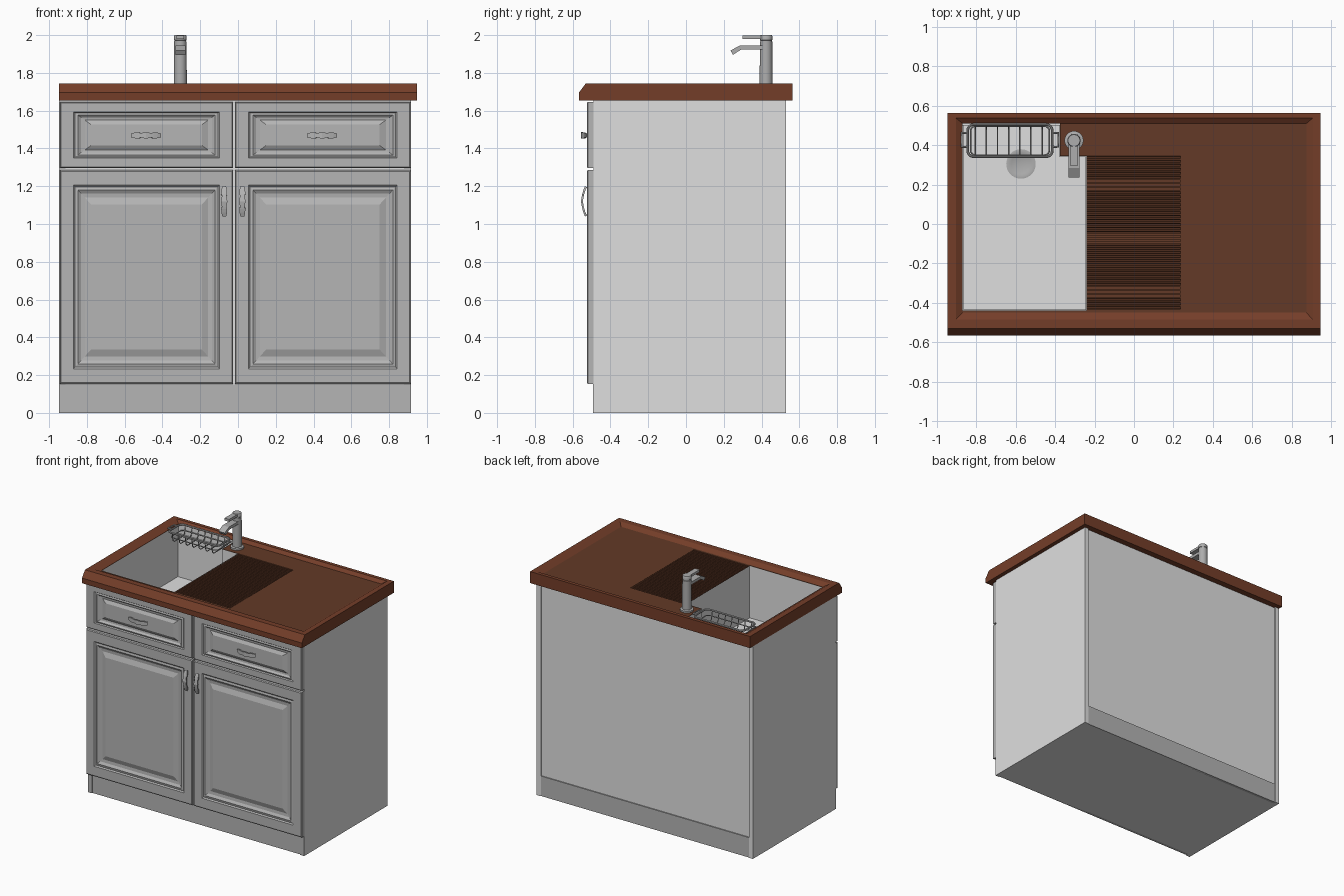
import bpy, bmesh, math
from mathutils import Vector

if "Cube" in bpy.data.objects:
    bpy.data.objects.remove(bpy.data.objects["Cube"])


def material(name, r, g, b):
    m = bpy.data.materials.new(name)
    m.diffuse_color = (r, g, b, 1)
    m.use_nodes = True
    m.node_tree.nodes["Principled BSDF"].inputs["Base Color"].default_value = m.diffuse_color
    return m


BODY = material("light_grey_body", 0.74, 0.74, 0.74)
FRONT = material("grey_front", 0.46, 0.46, 0.46)
METAL = material("grey_metal", 0.42, 0.42, 0.42)
EDGE = material("brown_edge", 0.175, 0.048, 0.022)
TOP = material("brown_top", 0.125, 0.042, 0.02)


def finish(name, bm, mat, recalc=True):
    if recalc:
        bmesh.ops.recalc_face_normals(bm, faces=bm.faces)
    me = bpy.data.meshes.new(name)
    bm.to_mesh(me)
    bm.free()
    me.materials.append(mat)
    ob = bpy.data.objects.new(name, me)
    bpy.context.collection.objects.link(ob)
    return ob


def smooth(ob, angle=40):
    bpy.ops.object.select_all(action='DESELECT')
    ob.select_set(True)
    bpy.context.view_layer.objects.active = ob
    bpy.ops.object.shade_smooth_by_angle(angle=math.radians(angle))


def box(name, x0, x1, y0, y1, z0, z1, mat):
    bm = bmesh.new()
    bmesh.ops.create_cube(bm, size=1)
    for v in bm.verts:
        v.co = (x0 + (v.co.x + .5) * (x1 - x0), y0 + (v.co.y + .5) * (y1 - y0),
                z0 + (v.co.z + .5) * (z1 - z0))
    return finish(name, bm, mat)


def loft(name, rings, mat, caps=True, closed=False):
    """Skin a list of rings that have equal point counts."""
    bm = bmesh.new()
    vs = [[bm.verts.new(p) for p in r] for r in rings]
    n = len(vs[0])
    pairs = list(zip(vs, vs[1:])) + ([(vs[-1], vs[0])] if closed else [])
    for a, b in pairs:
        for i in range(n):
            j = (i + 1) % n
            bm.faces.new((a[i], a[j], b[j], b[i]))
    if caps and not closed:
        bm.faces.new(vs[0])
        bm.faces.new(vs[-1])
    return finish(name, bm, mat)


def lathe(name, x, y, profile, mat, n=32):
    rings = [[(x + r * math.cos(2 * math.pi * i / n), y + r * math.sin(2 * math.pi * i / n), z)
              for i in range(n)] for r, z in profile]
    ob = loft(name, rings, mat)
    smooth(ob)
    return ob


def tube(name, pts, r, mat, cyclic=False):
    cu = bpy.data.curves.new(name, 'CURVE')
    cu.dimensions = '3D'
    cu.bevel_depth = r
    cu.bevel_resolution = 2
    cu.use_fill_caps = True
    sp = cu.splines.new('POLY')
    sp.points.add(len(pts) - 1)
    for p, co in zip(sp.points, pts):
        p.co = (*co, 1)
    sp.use_cyclic_u = cyclic
    ob = bpy.data.objects.new(name, cu)
    bpy.context.collection.objects.link(ob)
    cu.materials.append(mat)
    bpy.ops.object.select_all(action='DESELECT')
    ob.select_set(True)
    bpy.context.view_layer.objects.active = ob
    bpy.ops.object.convert(target='MESH')
    smooth(bpy.context.object)


# Carcass
X0, X1 = -0.947, 0.915
box("side_panel_left", X0, X0 + .035, -.49, .53, 0, 1.655, BODY)
box("side_panel_right", X1 - .035, X1, -.49, .53, 0, 1.655, BODY)
box("back_panel", X0 + .035, X1 - .035, .50, .518, .15, 1.655, BODY)
box("front_backing", X0 + .035, X1 - .035, -.489, -.475, .15, 1.655, BODY)
box("bottom_panel", X0 + .035, X1 - .035, -.48, .52, 0, .02, BODY)
box("plinth_front", X0 + .035, X1 - .035, -.486, -.465, 0, .155, FRONT)
box("plinth_back", X0 + .035, X1 - .035, .505, .526, 0, .155, FRONT)
for i, x in enumerate((X0, X1 - .035)):
    box(f"plinth_end_{i}", x, x + .035, -.493, -.489, 0, .155, FRONT)


# Doors and drawer fronts with stepped, raised panels
def panel(name, x0, x1, z0, z1, kz):
    steps = [(0, -.49), (0, -.520), (.006, -.525), (.072, -.525), (.080, -.517), (.095, -.521),
             (.112, -.510), (.132, -.508), (.165, -.521), (.172, -.521)]
    rings = [[(x0 + d, y, z0 + d * kz), (x1 - d, y, z0 + d * kz),
              (x1 - d, y, z1 - d * kz), (x0 + d, y, z1 - d * kz)] for d, y in steps]
    loft(name, rings, FRONT)


# Shaped bow handle, along x (drawers) or z (doors)
def handle(name, x, z, vertical):
    rings = []
    for t, w, y in [(-.08, .010, -.522), (-.08, .010, -.535), (-.06, .015, -.543), (-.04, .016, -.549),
                    (-.03, .012, -.551), (0, .017, -.556), (.03, .012, -.551), (.04, .016, -.549),
                    (.06, .015, -.543), (.08, .010, -.535), (.08, .010, -.522)]:
        a = t * .84 if abs(y + .522) < 1e-6 else t
        sec = [(a, -w, y), (a, w, y), (a * .94, w, y + .010), (a * .94, -w, y + .010)]
        rings.append([(x + q, c, z + p) if vertical else (x + p, c, z + q) for p, q, c in sec])
    loft(name, rings, FRONT)


for side, x0, x1, hx, dx in (("left", -.943, -.026, -.073, -.487), ("right", -.016, .915, .023, .445)):
    panel(f"door_{side}", x0, x1, .154, 1.285, 1.1)
    panel(f"drawer_{side}", x0, x1, 1.297, 1.645, .72)
    handle(f"door_handle_{side}", hx, 1.12, True)
    handle(f"drawer_handle_{side}", dx, 1.469, False)


# Countertop: bevelled rim, then recessed floor around basin and drainer
def rect(x0, x1, y0, y1, z):
    return [(x0, y0, z), (x1, y0, z), (x1, y1, z), (x0, y1, z)]


ZF, ZB = 1.725, 1.656
loft("countertop_rim", [
    rect(-.87, .875, -.45, .51, ZB - .001), rect(-.947, .947, -.567, .565, ZB - .001),
    rect(-.947, .947, -.567, .565, 1.695), rect(-.947, .947, -.53, .565, 1.745),
    rect(-.905, .908, -.485, .538, 1.745), rect(-.87, .875, -.45, .51, ZF)], EDGE, closed=True)
BX, DX, SX, NY, FY = -.24, .235, -.375, .345, -.44
box("worktop_right", DX, .875, -.45, .51, ZB, ZF, TOP)
box("worktop_behind_drainer", SX, DX, NY, .51, ZB, ZF, TOP)
box("worktop_front_strip", -.87, DX, -.45, FY, ZB, ZF, TOP)

# Grooved drainer: repeated trapezoid ribs extruded along x
N = 39
pitch = (NY - FY) / N
prof = [(FY, ZB)]
for i in range(N):
    y = FY + i * pitch
    prof += [(y, ZF), (y + pitch * .4, ZF), (y + pitch * .5, ZF - .014), (y + pitch * .9, ZF - .014)]
prof += [(NY, ZF), (NY, ZB)]
loft("grooved_drainer", [[(x, y, z) for y, z in prof] for x in (BX, DX)], TOP)

# L-shaped basin
ZK = 1.32
e = .003
outline = [(-.87 + e, FY + e), (BX - e, FY + e), (BX - e, NY - e), (SX - e, NY - e),
           (SX - e, .51 - e), (-.87 + e, .51 - e)]
bm = bmesh.new()
lo = [bm.verts.new((x, y, ZK)) for x, y in outline]
hi = [bm.verts.new((x, y, ZF)) for x, y in outline]
bm.faces.new(lo)
for i in range(6):
    j = (i + 1) % 6
    bm.faces.new((lo[i], hi[i], hi[j], lo[j]))
finish("basin", bm, BODY, recalc=False)
lathe("drain", -.574, .305, [(.075, ZK), (.075, ZK + .006), (.06, ZK + .008), (.05, ZK + .003)], METAL)

# Tap
TX, TY = -.305, .424
lathe("tap_body", TX, TY, [(.048, ZF), (.048, 1.738), (.034, 1.742), (.033, 1.965),
                           (.030, 1.967), (.030, 1.972), (.033, 1.974), (.033, 1.996), (.030, 2.0)], METAL)
loft("tap_spout", [[(TX - .027, y, z), (TX + .027, y, z), (TX + .027, y + dy, z - .022), (TX - .027, y + dy, z - .022)]
                   for y, z, dy in [(.41, 1.945, 0), (.285, 1.945, .006), (.235, 1.918, .014)]], METAL)
box("tap_lever", TX - .02, TX + .02, .298, TY, 1.979, 1.998, METAL)

# Dish rack of bent wire
RX0, RX1, RY0, RY1, RZ = -.845, -.415, .342, .505, 1.735


def rounded(x0, x1, y0, y1, z, r):
    pts = []
    for k, (cx, cy) in enumerate([(x1 - r, y1 - r), (x0 + r, y1 - r), (x0 + r, y0 + r), (x1 - r, y0 + r)]):
        for s in range(5):
            a = math.pi / 2 * (k + s / 4)
            pts.append((cx + r * math.cos(a), cy + r * math.sin(a), z))
    return pts


tube("rack_rim", rounded(RX0, RX1, RY0, RY1, RZ, .03), .007, METAL, True)
tube("rack_lower_ring", rounded(RX0 + .015, RX1 - .015, RY0 + .008, RY1 - .008, RZ - .04, .025), .004, METAL, True)
for i in range(7):
    x = -.807 + i * .0567
    tube(f"rack_wire_{i}", [(x, RY0, RZ), (x, RY0 + .01, RZ - .06), (x, RY0 + .025, RZ - .075),
                            (x, RY1 - .025, RZ - .075), (x, RY1 - .01, RZ - .06), (x, RY1, RZ)], .0035, METAL)
for i, (x, o) in enumerate(((RX0, -.03), (RX1, .03))):
    tube(f"rack_hook_{i}", [(x, .392, RZ), (x + o, .392, RZ), (x + o, .462, RZ), (x, .462, RZ)], .006, METAL)
